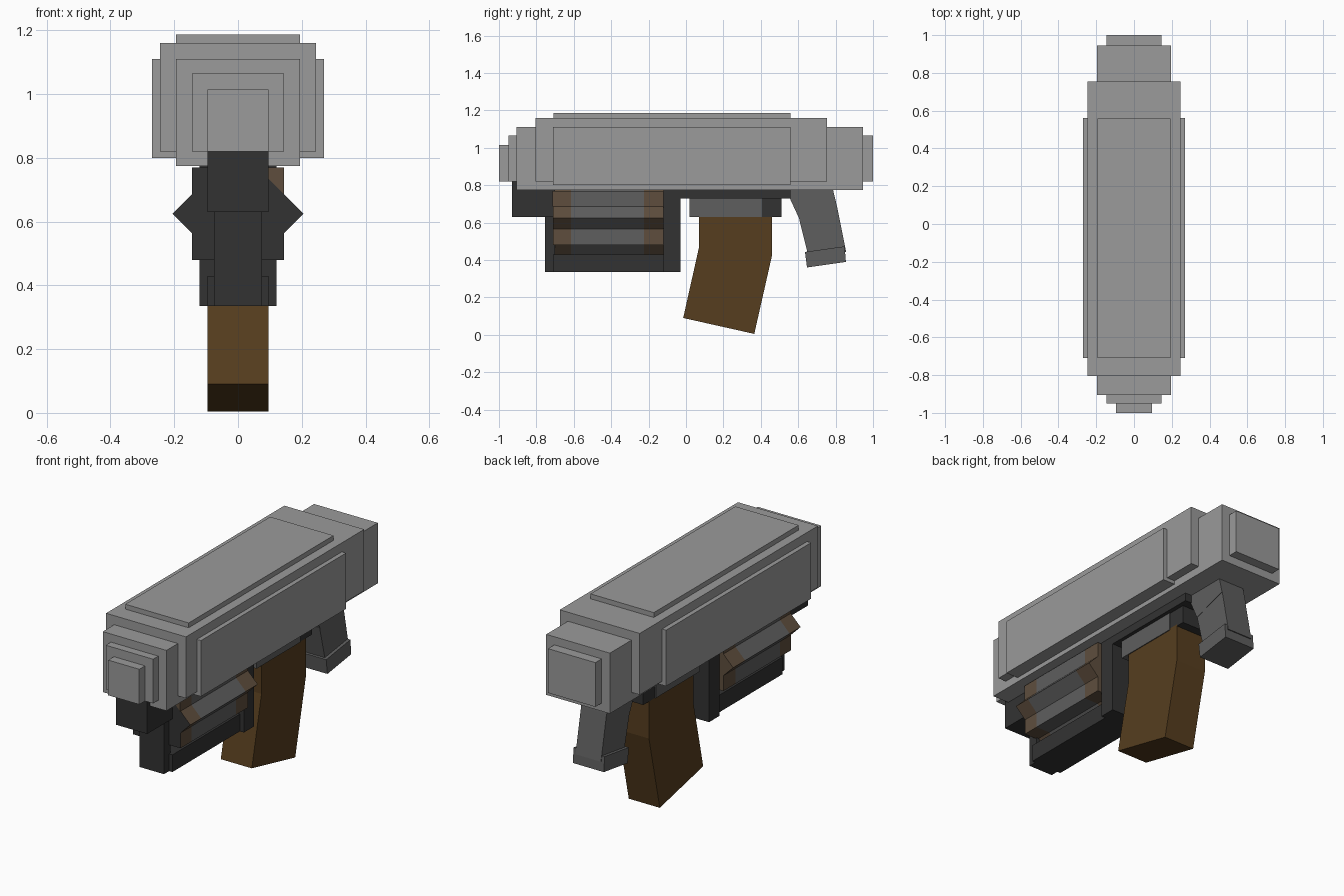
import bpy, bmesh
from mathutils import Matrix, Vector

cube = bpy.data.objects.get("Cube")
if cube:
    bpy.data.objects.remove(cube, do_unlink=True)


def material(name, rgb):
    m = bpy.data.materials.new(name)
    m.use_nodes = True
    col = tuple(c ** 2.2 for c in rgb) + (1,)
    m.diffuse_color = col
    m.node_tree.nodes["Principled BSDF"].inputs["Base Color"].default_value = col
    return m


light = material("light_grey", (.6, .6, .6))
mid = material("mid_grey", (.37, .37, .37))
dark = material("dark_grey", (.21, .21, .21))
tan = material("dull_tan", (.37, .31, .25))
brown = material("brown", (.34, .25, .14))


def finish(name, bm, *mats):
    bmesh.ops.recalc_face_normals(bm, faces=bm.faces)
    me = bpy.data.meshes.new(name)
    bm.to_mesh(me)
    bm.free()
    for m in mats:
        me.materials.append(m)
    ob = bpy.data.objects.new(name, me)
    bpy.context.collection.objects.link(ob)
    return ob


def block(bm, w, y0, y1, z0, z1):
    """Box of half width w, centred on x."""
    mat = Matrix.Translation((0, (y0 + y1) / 2, (z0 + z1) / 2)) @ Matrix.Diagonal((2 * w, y1 - y0, z1 - z0, 1))
    return bmesh.ops.create_cube(bm, size=1, matrix=mat)["verts"]


def box(name, mat, *dims):
    bm = bmesh.new()
    block(bm, *dims)
    return finish(name, bm, mat)


def side_prism(name, mat, w, profile):
    """Extrude a (y, z) outline across x."""
    bm = bmesh.new()
    f = bm.faces.new([bm.verts.new((-w, y, z)) for y, z in profile])
    ext = bmesh.ops.extrude_face_region(bm, geom=[f])["geom"]
    bmesh.ops.translate(bm, vec=(2 * w, 0, 0), verts=[v for v in ext if isinstance(v, bmesh.types.BMVert)])
    return finish(name, bm, mat)


# Stepped upper body
box("body_core", light, .195, -.905, .945, .775, 1.11)
box("body_shoulder", light, .245, -.805, .755, .82, 1.16)
box("body_side_plates", light, .27, -.71, .56, .8, 1.11)
box("body_top_plate", light, .194, -.709, .559, .776, 1.187)
box("muzzle_step", light, .145, -.95, -.9, .82, 1.065)
box("muzzle_tip", light, .095, -1, -.94, .82, 1.015)
box("rear_cap", light, .145, .94, 1, .82, 1.065)

# Dark lower frame
box("front_block", dark, .095, -.93, -.7, .63, .82)
box("front_post", dark, .075, -.755, -.7, .335, .78)
box("bottom_rail", dark, .095, -.71, -.11, .335, .43)
box("rear_block", dark, .12, -.12, -.03, .335, .78)
box("upper_rail", dark, .12, -.04, .56, .73, .78)

# Drum: two crossed square bars with banded ends and a dark front
Y0, Y1, ZC, R = -.71, -.12, .625, .145
for name, angle in (("drum_square", 0), ("drum_diamond", 45)):
    bm = bmesh.new()
    verts = block(bm, R, Y0, Y1, ZC - R, ZC + R)
    turn = Matrix.Rotation(angle * 3.14159265 / 180, 3, 'Y')
    bmesh.ops.rotate(bm, cent=(0, 0, ZC), matrix=turn, verts=verts)
    for y in (-.615, -.225):
        bmesh.ops.bisect_plane(bm, geom=bm.verts[:] + bm.edges[:] + bm.faces[:],
                               plane_co=Vector((0, y, 0)), plane_no=Vector((0, 1, 0)))
    bm.normal_update()
    for f in bm.faces:
        y = f.calc_center_median().y
        f.material_index = 2 if f.normal.y < -.9 else 0 if -.615 < y < -.225 else 1
    finish(name, bm, mid, tan, dark)

# Tan corner on the drum front
bm = bmesh.new()
f = bm.faces.new([bm.verts.new((x, Y0 - .003, z)) for x, z in ((.06, .77), (.145, .77), (.145, .685))])
ext = bmesh.ops.extrude_face_region(bm, geom=[f])["geom"]
bmesh.ops.translate(bm, vec=(0, .004, 0), verts=[v for v in ext if isinstance(v, bmesh.types.BMVert)])
finish("drum_front_corner", bm, tan)

# Magazine and its housing
box("magazine_housing", mid, .1, .02, .405, .63, .74)
box("housing_rear", dark, .095, .405, .51, .63, .74)
side_prism("magazine", brown, .095, [(.07, .64), (.46, .64), (.46, .425), (.365, .005), (-.015, .09), (.07, .47)])

# Rear grip
side_prism("grip_neck", mid, .08, [(.545, .78), (.785, .78), (.807, .688), (.604, .624), (.555, .73)])
side_prism("grip", mid, .078, [(.604, .624), (.807, .688), (.856, .443), (.652, .43)])
side_prism("grip_foot", mid, .095, [(.636, .443), (.848, .473), (.855, .39), (.647, .36)])
